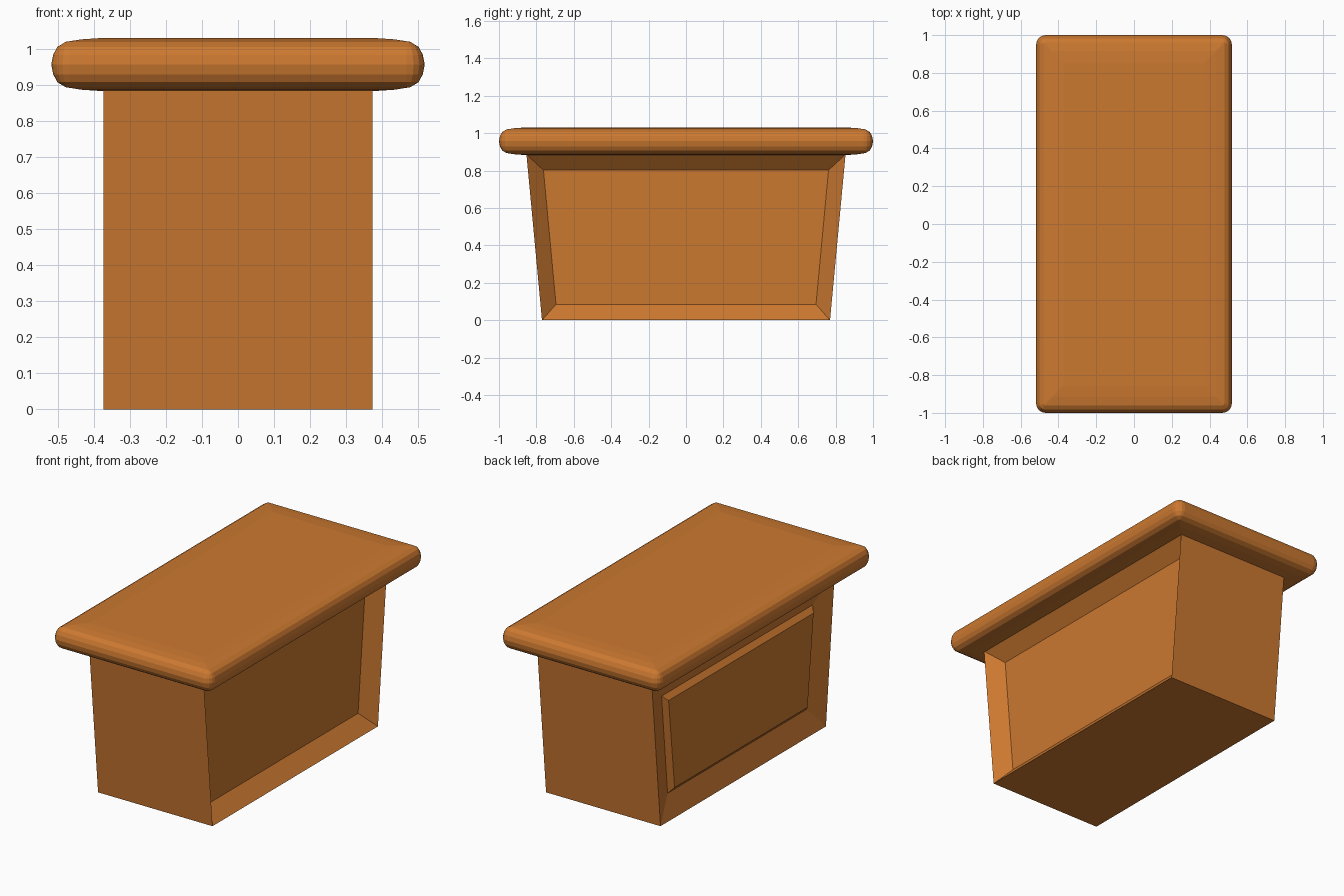
import bpy, bmesh, math

if "Cube" in bpy.data.objects:
    bpy.data.objects.remove(bpy.data.objects["Cube"])

wood = bpy.data.materials.new("orange brown wood")
wood.diffuse_color = (0.60, 0.19, 0.03, 1)
wood.use_nodes = True
wood.node_tree.nodes["Principled BSDF"].inputs["Base Color"].default_value = wood.diffuse_color


def make_object(name, bm):
    bmesh.ops.recalc_face_normals(bm, faces=bm.faces)
    mesh = bpy.data.meshes.new(name)
    bm.to_mesh(mesh)
    bm.free()
    mesh.materials.append(wood)
    obj = bpy.data.objects.new(name, mesh)
    bpy.context.collection.objects.link(obj)
    return obj


def loft(bm, rings):
    """Join successive vertex rings with quads."""
    for a, b in zip(rings, rings[1:]):
        n = len(a)
        for i in range(n):
            bm.faces.new((a[i], a[(i + 1) % n], b[(i + 1) % n], b[i]))


def side_ring(bm, x, y0, z0, y1, z1):
    """Trapezoid in the yz plane: half width y0 at z0, y1 at z1."""
    return [bm.verts.new(p) for p in
            ((x, -y0, z0), (x, y0, z0), (x, y1, z1), (x, -y1, z1))]


# Body: flared box, deep recess on the right, shallow recess with raised panel on the left
BX, BY0, BY1, TOP = 0.373, 0.77, 0.853, 0.886
bm = bmesh.new()
rings = [side_ring(bm, *r) for r in (
    (-BX + 0.014, 0.619, 0.166, 0.675, 0.70),   # raised panel face
    (-BX + 0.040, 0.647, 0.136, 0.703, 0.73),   # shallow recess
    (-BX, BY0, 0, BY1, TOP),
    (BX, BY0, 0, BY1, TOP),
    (BX - 0.077, 0.695, 0.085, 0.762, 0.802))]  # deep recess
loft(bm, rings)
bm.faces.new(rings[0])
bm.faces.new(rings[-1])
make_object("body", bm)

# Top slab: rounded rectangles stacked along a soft edge profile (overhang, height)
OVER, RADIUS, SEG = 0.145, 0.05, 4
profile = [(0, 0.883), (0.060, 0.887), (0.105, 0.894), (0.128, 0.908),
           (0.140, 0.930), (0.145, 0.957), (0.140, 0.984), (0.128, 1.006),
           (0.105, 1.020), (0.060, 1.027), (0, 1.031)]
bm = bmesh.new()
rings = []
for over, z in profile:
    hx, hy = BX + over, 0.855 + over
    r = max(0.003, RADIUS - (OVER - over))
    ring = []
    for k, (sx, sy) in enumerate(((1, 1), (-1, 1), (-1, -1), (1, -1))):
        for s in range(SEG + 1):
            a = math.pi / 2 * (k + s / SEG)
            ring.append(bm.verts.new((sx * (hx - r) + r * math.cos(a),
                                      sy * (hy - r) + r * math.sin(a), z)))
    rings.append(ring)
loft(bm, rings)
bm.faces.new(rings[0])
bm.faces.new(rings[-1])
make_object("top_slab", bm)
